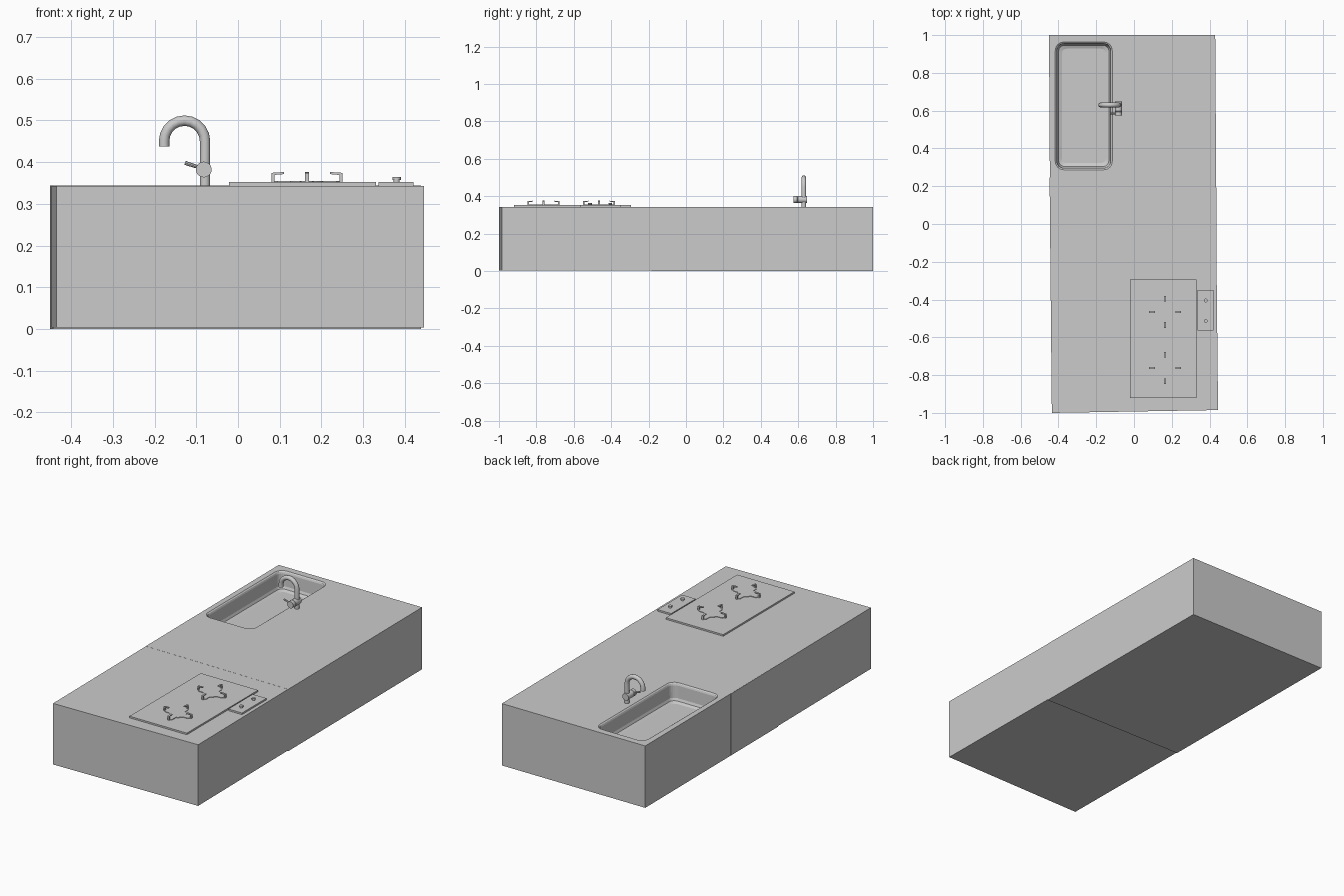
import bpy, bmesh, math
from mathutils import Vector

if "Cube" in bpy.data.objects:
    bpy.data.objects.remove(bpy.data.objects["Cube"])

TOP = 0.343


def make(name, bm, smooth=False):
    bmesh.ops.recalc_face_normals(bm, faces=bm.faces)
    me = bpy.data.meshes.new(name)
    bm.to_mesh(me)
    bm.free()
    ob = bpy.data.objects.new(name, me)
    bpy.context.collection.objects.link(ob)
    if smooth:
        bpy.ops.object.select_all(action='DESELECT')
        ob.select_set(True)
        bpy.context.view_layer.objects.active = ob
        bpy.ops.object.shade_smooth_by_angle(angle=math.radians(35))
    return ob


def loft(name, rings, smooth=False):
    """Skin a stack of closed rings and cap both ends."""
    bm = bmesh.new()
    rows = [[bm.verts.new(p) for p in r] for r in rings]
    n = len(rows[0])
    for a, b in zip(rows, rows[1:]):
        for i in range(n):
            j = (i + 1) % n
            bm.faces.new((a[i], a[j], b[j], b[i]))
    bm.faces.new(rows[0])
    bm.faces.new(rows[-1])
    return make(name, bm, smooth)


def prism(name, outline, z0, z1):
    return loft(name, [[(x, y, z) for x, y in outline] for z in (z0, z1)])


def rect(x0, x1, y0, y1):
    return [(x0, y0), (x1, y0), (x1, y1), (x0, y1)]


def rounded(x0, x1, y0, y1, r, z, steps=6):
    pts = []
    for k, (cx, cy) in enumerate(rect(x0 + r, x1 - r, y0 + r, y1 - r)):
        for i in range(steps + 1):
            a = math.pi * (1 + k / 2) + i / steps * math.pi / 2
            pts.append((cx + r * math.cos(a), cy + r * math.sin(a), z))
    return pts


def tube(name, path, radii, normal, sides=12):
    """Round section swept along a planar path."""
    path = [Vector(p) for p in path]
    side = Vector(normal).normalized()
    rings = []
    for k, p in enumerate(path):
        t = path[min(k + 1, len(path) - 1)] - path[max(k - 1, 0)]
        up = t.normalized().cross(side)
        rings.append([p + radii[k] * (math.cos(a) * side + math.sin(a) * up)
                      for a in (2 * math.pi * i / sides for i in range(sides))])
    return loft(name, rings, True)


# Two slightly skewed, overlapping counter blocks
prism("front_counter", [(-0.435, -1), (0.445, -0.985), (0.432, 0.26), (-0.447, 0.245)],
      0.004, TOP)
back = prism("back_counter", [(-0.443, -0.175), (0.438, -0.185), (0.43, 1), (-0.45, 1)],
             0, TOP + 0.0005)

# Sink bowl, cut with a rounded tub
sections = [(0.02, 0, 0.045), (0.0005, 0, 0.045), (-0.004, 0.006, 0.04), (-0.012, 0.009, 0.037),
            (-0.08, 0.012, 0.035), (-0.093, 0.018, 0.03), (-0.1, 0.035, 0.025)]
cutter = loft("sink_cutter", [rounded(-0.417 + d, -0.115 - d, 0.287 + d, 0.963 - d, r, TOP + z)
                              for z, d, r in sections])
cutter.hide_render = True
cutter.hide_set(True)
mod = back.modifiers.new("sink", 'BOOLEAN')
mod.object = cutter
mod.operation = 'DIFFERENCE'
mod.solver = 'EXACT'

# Hob plate and control panel
prism("hob_plate", rect(-0.022, 0.33, -0.92, -0.295), TOP - 0.003, 0.352)
prism("control_panel", rect(0.336, 0.42, -0.565, -0.35), TOP - 0.003, 0.352)
for i, y in enumerate((-0.405, -0.513)):
    tube(f"control_knob_{i + 1}", [(0.38, y, z) for z in (0.350, 0.357, 0.3571, 0.364)],
         [0.007, 0.007, 0.01, 0.01], (1, 0, 0), 16)

# Burners: low star-shaped base with four bent pan supports
for b, cy in enumerate((-0.465, -0.762)):
    cx = 0.165
    star = []
    for i in range(32):
        a = 2 * math.pi * i / 32
        r = 0.042 + 0.038 * abs(math.cos(2 * a)) ** 3 * (math.cos(4 * a) > -1) \
            if math.cos(2 * a) ** 2 > 0.5 and i % 8 in (0, 1, 7) else 0.042
        star.append((cx + r * math.cos(a), cy + r * math.sin(a)))
    prism(f"burner_base_{b + 1}", star, 0.350, 0.355)
    profile = [(0.078, 0.351), (0.085, 0.351), (0.085, 0.374), (0.055, 0.376),
               (0.055, 0.371), (0.078, 0.369)]
    for k in range(4):
        c, s = round(math.cos(k * math.pi / 2)), round(math.sin(k * math.pi / 2))
        loft(f"pan_support_{b + 1}_{k + 1}",
             [[(cx + r * c - w * s, cy + r * s + w * c, z) for r, z in profile]
              for w in (-0.005, 0.005)])

# Tap: gooseneck spout, valve body and lever
fy = 0.63
path = [(-0.079, fy, 0.34), (-0.079, fy, 0.40)]
path += [(-0.128 + 0.049 * math.cos(a), fy, 0.44 + 0.049 * math.sin(a))
         for a in (math.pi * i / 10 for i in range(11))]
path = [(x, y, z + (0.0 if z < 0.42 else 0.01)) for x, y, z in path] + [(-0.177, fy, 0.437)]
tube("tap_spout", path, [0.0125] * len(path), (0, 1, 0))
tube("tap_valve", [(-0.082, y, 0.382) for y in (0.575, 0.594, 0.596, 0.598, 0.648)],
     [0.019, 0.019, 0.016, 0.019, 0.019], (1, 0, 0), 16)
tube("tap_lever", [(-0.09, 0.585, 0.386), (-0.127, 0.585, 0.398)], [0.004, 0.005], (0, 1, 0), 8)
